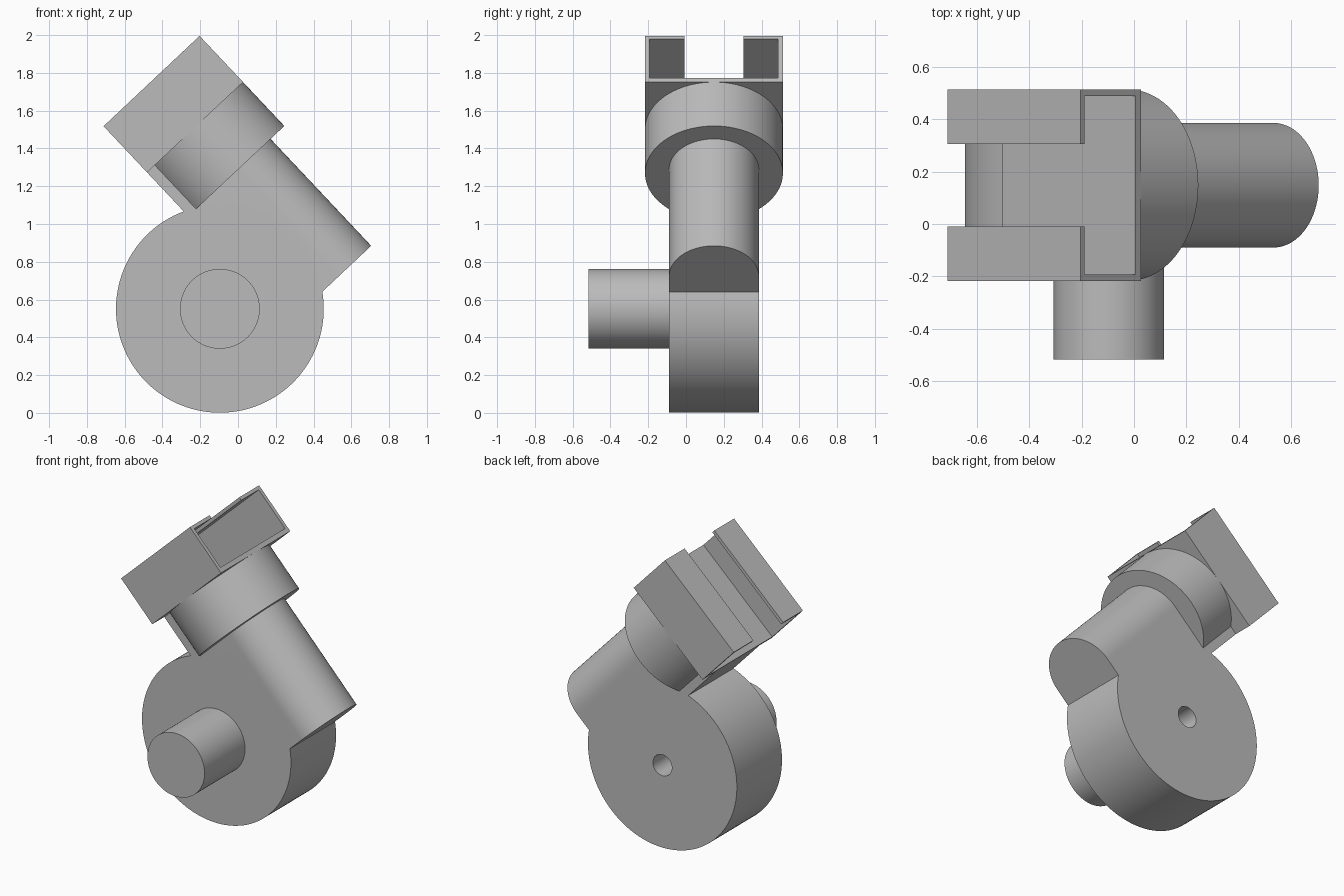
import bpy, bmesh, math
from mathutils import Vector

if "Cube" in bpy.data.objects:
    bpy.data.objects.remove(bpy.data.objects["Cube"], do_unlink=True)

grey = bpy.data.materials.new("plain_grey")
grey.use_nodes = True
GREY = (0.5, 0.5, 0.5, 1)
grey.diffuse_color = GREY
grey.node_tree.nodes["Principled BSDF"].inputs["Base Color"].default_value = GREY

# Tilted frame: U runs down the arm, V across it, W towards the back
PIVOT = Vector((-0.096, 0.148, 0.551))
U = Vector((0.685, 0, -0.728)).normalized()
V = Vector((0.728, 0, 0.685)).normalized()
W = Vector((0, 1, 0))


def place(u, v, w):
    return PIVOT + U * u + V * v + W * w


def prism(name, outline, sweep):
    """Extrude a closed outline of world points along a vector."""
    bm = bmesh.new()
    face = bm.faces.new([bm.verts.new(p) for p in outline])
    out = bmesh.ops.extrude_face_region(bm, geom=[face], use_keep_orig=True)
    top = [g for g in out["geom"] if isinstance(g, bmesh.types.BMVert)]
    bmesh.ops.translate(bm, verts=top, vec=sweep)
    bmesh.ops.recalc_face_normals(bm, faces=bm.faces)
    mesh = bpy.data.meshes.new(name)
    bm.to_mesh(mesh)
    bm.free()
    mesh.materials.append(grey)
    ob = bpy.data.objects.new(name, mesh)
    bpy.context.collection.objects.link(ob)
    return ob


def arc(radius, start, end, steps):
    for i in range(steps + 1):
        a = start + (end - start) * i / steps
        yield radius * math.cos(a), radius * math.sin(a)


def cylinder(name, radius, w0, w1, sides=96):
    ring = list(arc(radius, 0, math.tau, sides))[:-1]
    return prism(name, [place(a, b, w0) for a, b in ring], W * (w1 - w0))


def activate(ob):
    bpy.ops.object.select_all(action="DESELECT")
    ob.select_set(True)
    bpy.context.view_layer.objects.active = ob


def combine(target, other, operation):
    mod = target.modifiers.new(operation.lower(), "BOOLEAN")
    mod.operation, mod.solver, mod.object = operation, "EXACT", other
    activate(target)
    bpy.ops.object.modifier_apply(modifier=mod.name)
    bpy.data.objects.remove(other, do_unlink=True)


HALF = 0.238            # half thickness of hub and arm
FLAT = 0.214            # flat side shared by arm, collar and head
ARM_V, COLLAR_V = 0.574, 0.547
COLLAR_R = 0.365
HEAD_TOP, HEAD_BASE, COLLAR_END, ARM_END = -1.126, -0.79, -0.471, 0.306

# Round hub
body = cylinder("hub_and_arm", 0.55, -HALF, HALF, 128)

# Arm with one rounded side
section = [(HALF, FLAT)]
section += [(w, ARM_V + v) for w, v in arc(HALF, 0, math.pi, 48)]
section += [(-HALF, FLAT)]
arm = prism("arm", [place(HEAD_BASE, v, w) for w, v in section],
            U * (ARM_END - HEAD_BASE))
combine(body, arm, "UNION")

# Collar, a cylinder trimmed by the flat side
cut = math.asin((FLAT - COLLAR_V) / COLLAR_R)
section = [(w, COLLAR_V + v) for w, v in arc(COLLAR_R, cut, math.pi - cut, 96)]
collar = prism("collar", [place(HEAD_BASE, v, w) for w, v in section],
               U * (COLLAR_END - HEAD_BASE))
combine(body, collar, "UNION")

# Blind hole in the back of the hub
combine(body, cylinder("hole_cutter", 0.07, HALF - 0.4, HALF + 0.05, 48), "DIFFERENCE")

# Head block with a T-shaped slot along its length
LIP, FLOOR, SLOT, MOUTH = -1.104, -0.821, 0.34, 0.157
half = [(HEAD_BASE, COLLAR_R), (HEAD_TOP, COLLAR_R), (HEAD_TOP, MOUTH),
        (LIP, MOUTH), (LIP, SLOT), (FLOOR, SLOT)]
section = half + [(u, -w) for u, w in reversed(half)]
head = prism("slotted_head", [place(u, FLAT, w) for u, w in section],
             V * (COLLAR_V + COLLAR_R - FLAT))

# Front pivot pin
pin = cylinder("pivot_pin", 0.211, -0.665, -HALF)

for ob in (body, head, pin):
    activate(ob)
    bpy.ops.object.shade_smooth_by_angle(angle=math.radians(30))
